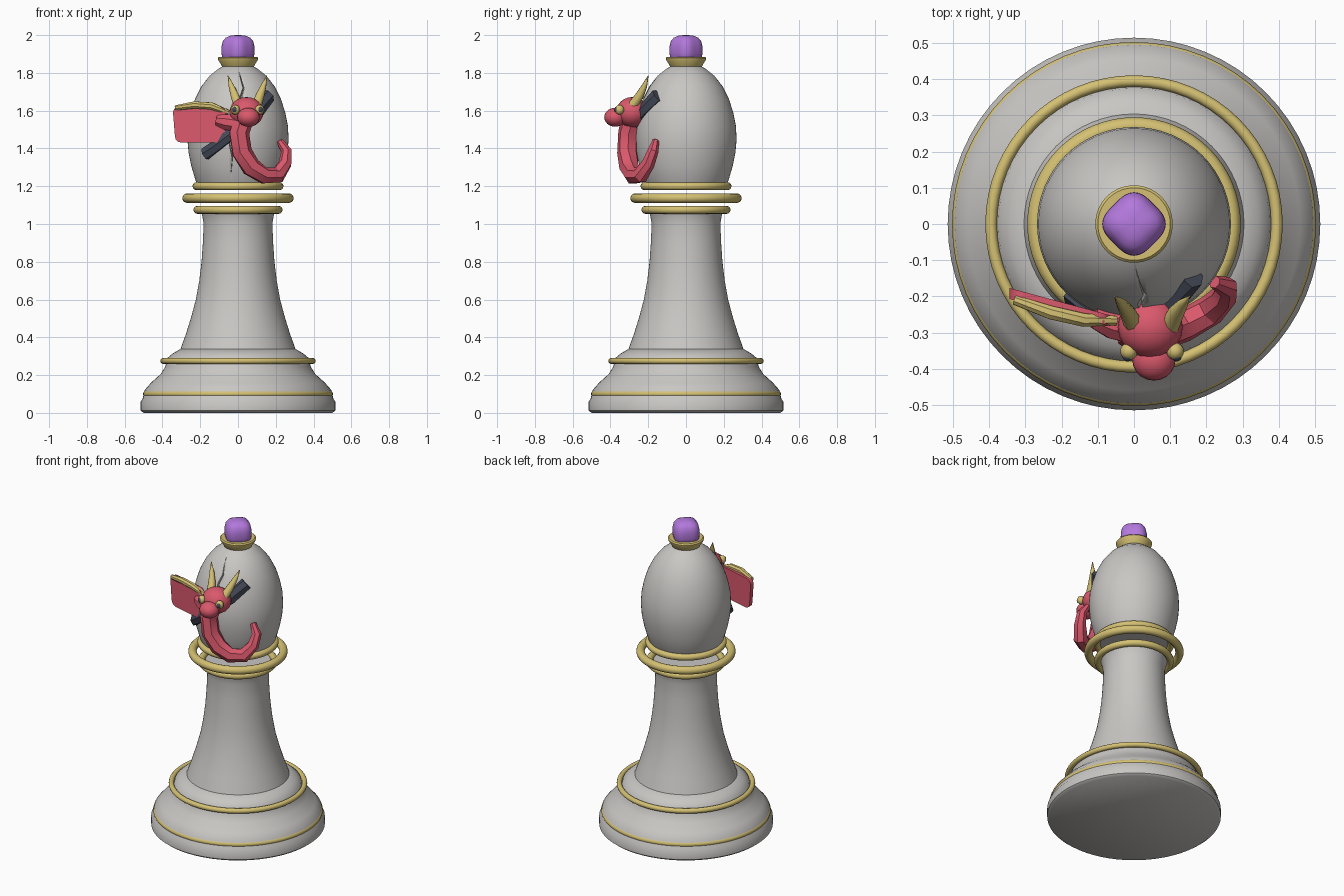
import bpy, bmesh
from math import sin, cos, pi
from mathutils import Vector

old = bpy.data.objects.get("Cube")
if old:
    bpy.data.objects.remove(old, do_unlink=True)


def material(name, rgb):
    m = bpy.data.materials.new(name)
    m.use_nodes = True
    m.diffuse_color = (*rgb, 1)
    m.node_tree.nodes["Principled BSDF"].inputs["Base Color"].default_value = (*rgb, 1)
    return m


STONE = material("pale stone", (0.58, 0.57, 0.55))
GOLD = material("soft gold", (0.66, 0.53, 0.17))
RED = material("coral red", (0.70, 0.10, 0.15))
PURPLE = material("purple gem", (0.45, 0.19, 0.72))
SLATE = material("dark slate", (0.06, 0.07, 0.10))


def finish(name, bm, mat, angle=40):
    bmesh.ops.recalc_face_normals(bm, faces=bm.faces)
    mesh = bpy.data.meshes.new(name)
    bm.to_mesh(mesh)
    bm.free()
    obj = bpy.data.objects.new(name, mesh)
    bpy.context.collection.objects.link(obj)
    mesh.materials.append(mat)
    bpy.ops.object.select_all(action="DESELECT")
    obj.select_set(True)
    bpy.context.view_layer.objects.active = obj
    bpy.ops.object.shade_smooth_by_angle(angle=angle * pi / 180)
    return obj


def skin(bm, rings):
    """Join a list of equal vertex rings and close both ends."""
    for a, b in zip(rings, rings[1:]):
        for i in range(len(a)):
            j = (i + 1) % len(a)
            bm.faces.new((a[i], a[j], b[j], b[i]))
    bm.faces.new(rings[0])
    bm.faces.new(rings[-1])


def lathe(name, profile, mat, sides=64, squareness=0.0):
    bm = bmesh.new()
    rings = []
    for r, z in profile:
        ring = []
        for i in range(sides):
            a = 2 * pi * i / sides
            k = r * (1 - squareness * sin(2 * a) ** 2)
            ring.append(bm.verts.new((k * cos(a), k * sin(a), z)))
        rings.append(ring)
    skin(bm, rings)
    return finish(name, bm, mat)


def gold_ring(name, major, minor, z):
    bpy.ops.mesh.primitive_torus_add(major_radius=major, minor_radius=minor, location=(0, 0, z),
                                     major_segments=64, minor_segments=12)
    obj = bpy.context.object
    obj.name = name
    obj.data.materials.append(GOLD)
    bpy.ops.object.shade_smooth()


def ball(name, center, size, mat):
    bm = bmesh.new()
    bmesh.ops.create_uvsphere(bm, u_segments=20, v_segments=12, radius=1)
    for v in bm.verts:
        v.co = Vector(center) + v.co * Vector(size)
    return finish(name, bm, mat)


def tube(name, points, mat, sides=8, flatten=1.0, angle=30):
    """Sweep a round or flattened section along (x, y, z, radius) points."""
    bm = bmesh.new()
    path = [Vector(p[:3]) for p in points]
    rings = []
    for i, p in enumerate(path):
        t = (path[min(i + 1, len(path) - 1)] - path[max(i - 1, 0)]).normalized()
        out = Vector((p.x, p.y, 0)).normalized()
        side = t.cross(out).normalized()
        out = side.cross(t)
        r = points[i][3]
        rings.append([bm.verts.new(p + r * (cos(a) * side + flatten * sin(a) * out))
                      for a in (2 * pi * (k + 0.5) / sides for k in range(sides))])
    skin(bm, rings)
    return finish(name, bm, mat, angle)


# Pedestal and stem
lathe("base", [(0.5, 0), (0.515, 0.012), (0.515, 0.06), (0.505, 0.075), (0.495, 0.12),
               (0.46, 0.16), (0.41, 0.205), (0.385, 0.245), (0.375, 0.29),
               (0.345, 0.315), (0.305, 0.338)], STONE)
lathe("stem", [(0.308, 0.325), (0.302, 0.345), (0.275, 0.42), (0.25, 0.5), (0.223, 0.6),
               (0.205, 0.7), (0.193, 0.8), (0.186, 0.9), (0.182, 1.0), (0.19, 1.05),
               (0.2, 1.075)], STONE)

# Gold rings
for name, major, minor, z in (("lower_base_ring", 0.485, 0.018, 0.1),
                              ("upper_base_ring", 0.395, 0.016, 0.275),
                              ("lower_collar_ring", 0.215, 0.021, 1.075),
                              ("middle_collar_ring", 0.27, 0.025, 1.137),
                              ("upper_collar_ring", 0.22, 0.021, 1.2)):
    gold_ring(name, major, minor, z)

# Egg-shaped head with a jagged crack in its front
head = lathe("head", [(0.205, 1.195), (0.225, 1.23), (0.248, 1.31), (0.262, 1.38), (0.268, 1.45),
                      (0.264, 1.52), (0.25, 1.59), (0.228, 1.66), (0.193, 1.73),
                      (0.15, 1.785), (0.1, 1.825), (0.07, 1.84)], STONE)
crack = [(0.01, 1.79, 0.004), (0.03, 1.72, 0.014), (0.015, 1.67, 0.016), (0.03, 1.6, 0.012),
         (-0.01, 1.52, 0.01), (-0.045, 1.43, 0.008), (-0.03, 1.35, 0.006), (-0.04, 1.23, 0.003)]
bm = bmesh.new()
skin(bm, [[bm.verts.new((x + s * w, y, z)) for s, y in ((-1, -0.4), (1, -0.4), (0, -0.11 - (1.79 - z) * 0.22))]
          for x, z, w in crack])
cutter = finish("crack_cutter", bm, STONE)
cutter.hide_render = True
cutter.hide_set(True)
cut = head.modifiers.new("crack", "BOOLEAN")
cut.object = cutter
cut.operation = "DIFFERENCE"
cut.solver = "EXACT"

# Finial
lathe("finial_collar", [(0.07, 1.815), (0.08, 1.825), (0.09, 1.845), (0.105, 1.868),
                        (0.107, 1.878), (0.1, 1.885), (0.07, 1.885)], GOLD)
lathe("finial_gem", [(0.07, 1.86), (0.083, 1.88), (0.088, 1.905), (0.087, 1.94), (0.08, 1.968),
                     (0.065, 1.986), (0.04, 1.997), (0.012, 2.0)], PURPLE, 40, 0.12)

# Dark strap running diagonally behind the dragon
tube("strap", [(0.165, -0.15, 1.68, 0.04), (0.105, -0.225, 1.6, 0.04), (0.03, -0.27, 1.53, 0.036),
               (-0.06, -0.27, 1.46, 0.035), (-0.12, -0.24, 1.41, 0.034),
               (-0.175, -0.2, 1.37, 0.036)], SLATE, 6, 0.7)

# Dragon body and curling tail
tube("dragon_body", [(0.035, -0.285, 1.58, 0.055), (0.005, -0.305, 1.48, 0.055),
                     (0.02, -0.31, 1.38, 0.055), (0.07, -0.3, 1.3, 0.053),
                     (0.14, -0.28, 1.255, 0.046), (0.21, -0.24, 1.258, 0.044),
                     (0.25, -0.2, 1.32, 0.036), (0.257, -0.175, 1.385, 0.03),
                     (0.222, -0.16, 1.44, 0.018)], RED, 7)

# Dragon head
ball("dragon_skull", (0.045, -0.285, 1.592), (0.09, 0.085, 0.08), RED)
ball("dragon_snout", (0.055, -0.375, 1.565), (0.06, 0.058, 0.05), RED)
for side, s in (("right", -1), ("left", 1)):
    x = 0.05 + s * 0.064
    ball(side + "_eye", (x, -0.352, 1.605), (0.024, 0.024, 0.026), GOLD)
    ball(side + "_pupil", (x + s * 0.004, -0.366, 1.606), (0.014, 0.014, 0.016), SLATE)
    tube(side + "_horn", [(0.05 + s * dx, y, z, r) for dx, y, z, r in
                          ((0.05, -0.28, 1.63, 0.027), (0.067, -0.245, 1.68, 0.023),
                           (0.085, -0.22, 1.73, 0.015), (0.103, -0.2, 1.785, 0.002))], GOLD, 8, 1, 60)

# Wing: a rounded membrane with a gold leading edge
outline = []
for cx, cz, start in ((-0.1, 1.59, 0), (-0.31, 1.59, 1), (-0.3, 1.465, 2), (-0.105, 1.465, 3)):
    for k in range(4):
        a = (start + k / 3) * pi / 2
        outline.append((cx + 0.034 * cos(a), cz + 0.034 * sin(a)))
bm = bmesh.new()
skin(bm, [[bm.verts.new((x, -0.285 - 0.27 * x + d, z)) for x, z in outline] for d in (-0.015, 0.015)])
finish("wing_membrane", bm, RED)
tube("wing_shoulder", [(0.0, -0.29, 1.53, 0.045), (-0.06, -0.275, 1.54, 0.045),
                       (-0.11, -0.26, 1.55, 0.03)], RED, 8)
tube("wing_edge", [(-0.33, -0.21, 1.615, 0.014), (-0.23, -0.245, 1.63, 0.02),
                   (-0.14, -0.265, 1.625, 0.02), (-0.05, -0.267, 1.59, 0.014)], GOLD, 8)
